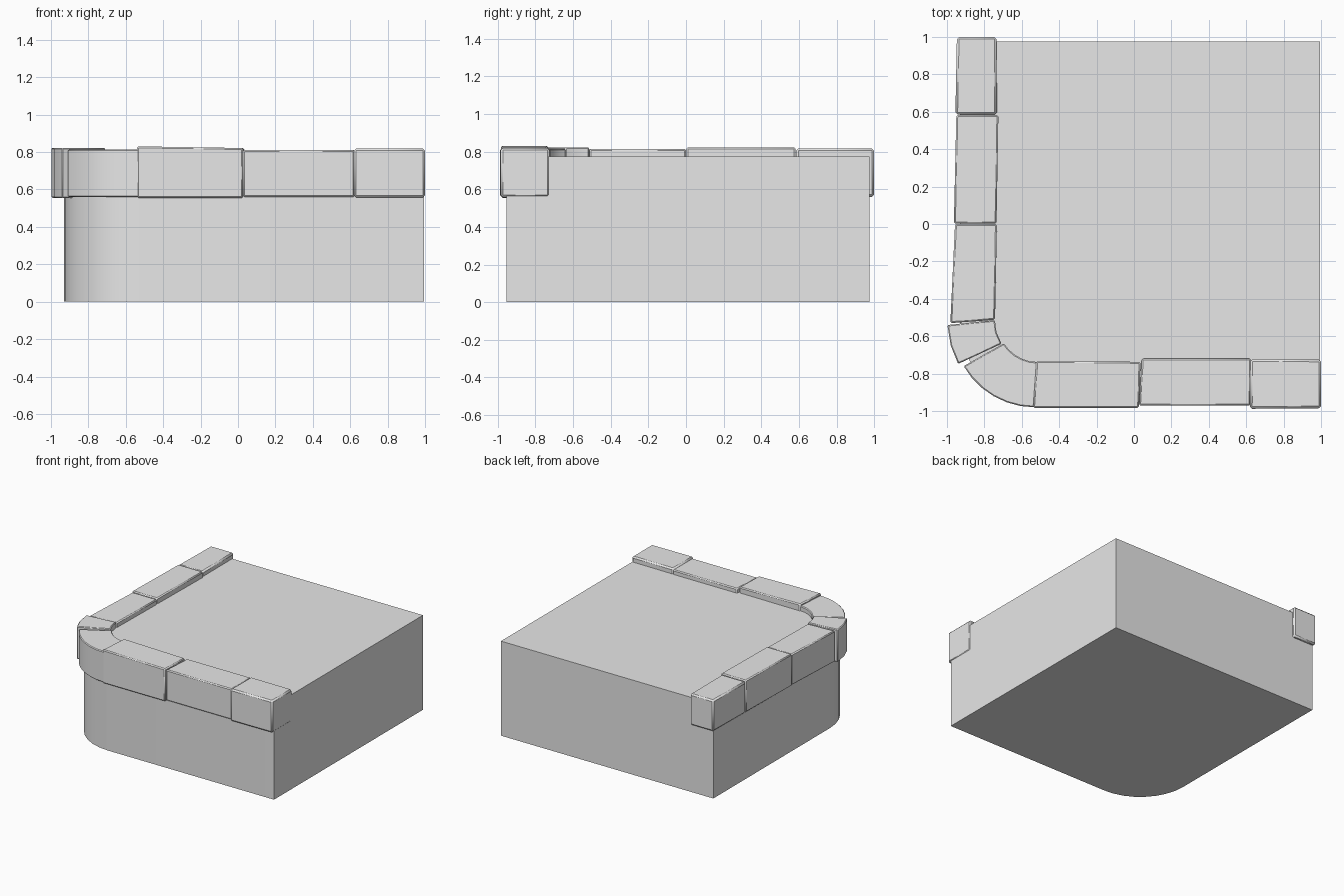
import bpy, bmesh
from math import cos, sin, radians

if "Cube" in bpy.data.objects:
    bpy.data.objects.remove(bpy.data.objects["Cube"], do_unlink=True)

stone_grey = bpy.data.materials.new("stone grey")
stone_grey.use_nodes = True
GREY = (0.8, 0.8, 0.8, 1)
stone_grey.diffuse_color = GREY
stone_grey.node_tree.nodes["Principled BSDF"].inputs["Base Color"].default_value = GREY


def arc(cx, cy, r, a0, a1, n):
    """Points on an arc, angles in degrees."""
    return [(cx + r * cos(radians(a0 + (a1 - a0) * i / n)),
             cy + r * sin(radians(a0 + (a1 - a0) * i / n))) for i in range(n + 1)]


def prism(name, outline, z0, z1, bevel=0.0, tilt=0.0):
    """Extrude a plan outline from z0 to z1; tilt slopes the top along x."""
    bm = bmesh.new()
    mid = sum(p[0] for p in outline) / len(outline)
    low = [bm.verts.new((x, y, z0)) for x, y in outline]
    top = [bm.verts.new((x, y, z1 + tilt * (x - mid))) for x, y in outline]
    bm.faces.new(low)
    bm.faces.new(top)
    n = len(outline)
    for i in range(n):
        j = (i + 1) % n
        bm.faces.new((low[i], low[j], top[j], top[i]))
    bmesh.ops.recalc_face_normals(bm, faces=bm.faces[:])
    mesh = bpy.data.meshes.new(name)
    bm.to_mesh(mesh)
    bm.free()
    mesh.materials.append(stone_grey)
    ob = bpy.data.objects.new(name, mesh)
    bpy.context.collection.objects.link(ob)
    if bevel:
        mod = ob.modifiers.new("worn edges", "BEVEL")
        mod.width = bevel
        mod.segments = 1
        mod.angle_limit = radians(40)
    bpy.ops.object.select_all(action="DESELECT")
    ob.select_set(True)
    bpy.context.view_layer.objects.active = ob
    bpy.ops.object.shade_smooth_by_angle(angle=radians(30))
    return ob


# Pavement block with one rounded corner
prism("pavement_block",
      arc(-0.51, -0.535, 0.42, 180, 270, 8) + [(0.995, -0.955), (0.995, 0.975), (-0.93, 0.975)],
      0, 0.775)

# Straight kerb stones along the side
prism("side_kerb_back", [(-0.955, 0.585), (-0.733, 0.585), (-0.735, 1.0), (-0.947, 1.0)],
      0.56, 0.817, 0.012)
prism("side_kerb_middle", [(-0.963, 0.002), (-0.735, 0.002), (-0.725, 0.583), (-0.95, 0.583)],
      0.56, 0.822, 0.008)
prism("side_kerb_front", [(-0.982, -0.53), (-0.743, -0.512), (-0.733, 0.0), (-0.957, 0.0)],
      0.56, 0.815, 0.008)

# Two curved corner stones
prism("corner_kerb_small",
      [(-0.744, -0.514), (-0.998, -0.54), (-0.98, -0.65), (-0.94, -0.748),
       (-0.708, -0.64), (-0.735, -0.58)],
      0.555, 0.823, 0.006)
prism("corner_kerb_large",
      arc(-0.53, -0.54, 0.44, 210, 270, 6) + arc(-0.515, -0.525, 0.213, 270, 212, 5),
      0.56, 0.814, 0.006)

# Straight kerb stones along the front
prism("front_kerb_left", [(-0.54, -0.983), (0.027, -0.983), (0.035, -0.737), (-0.522, -0.732)],
      0.555, 0.826, 0.008, -0.016)
prism("front_kerb_middle", [(0.027, -0.971), (0.623, -0.971), (0.625, -0.72), (0.042, -0.72)],
      0.56, 0.812, 0.008)
prism("front_kerb_right", [(0.62, -0.988), (1.0, -0.985), (1.0, -0.725), (0.622, -0.722)],
      0.557, 0.82, 0.012)
